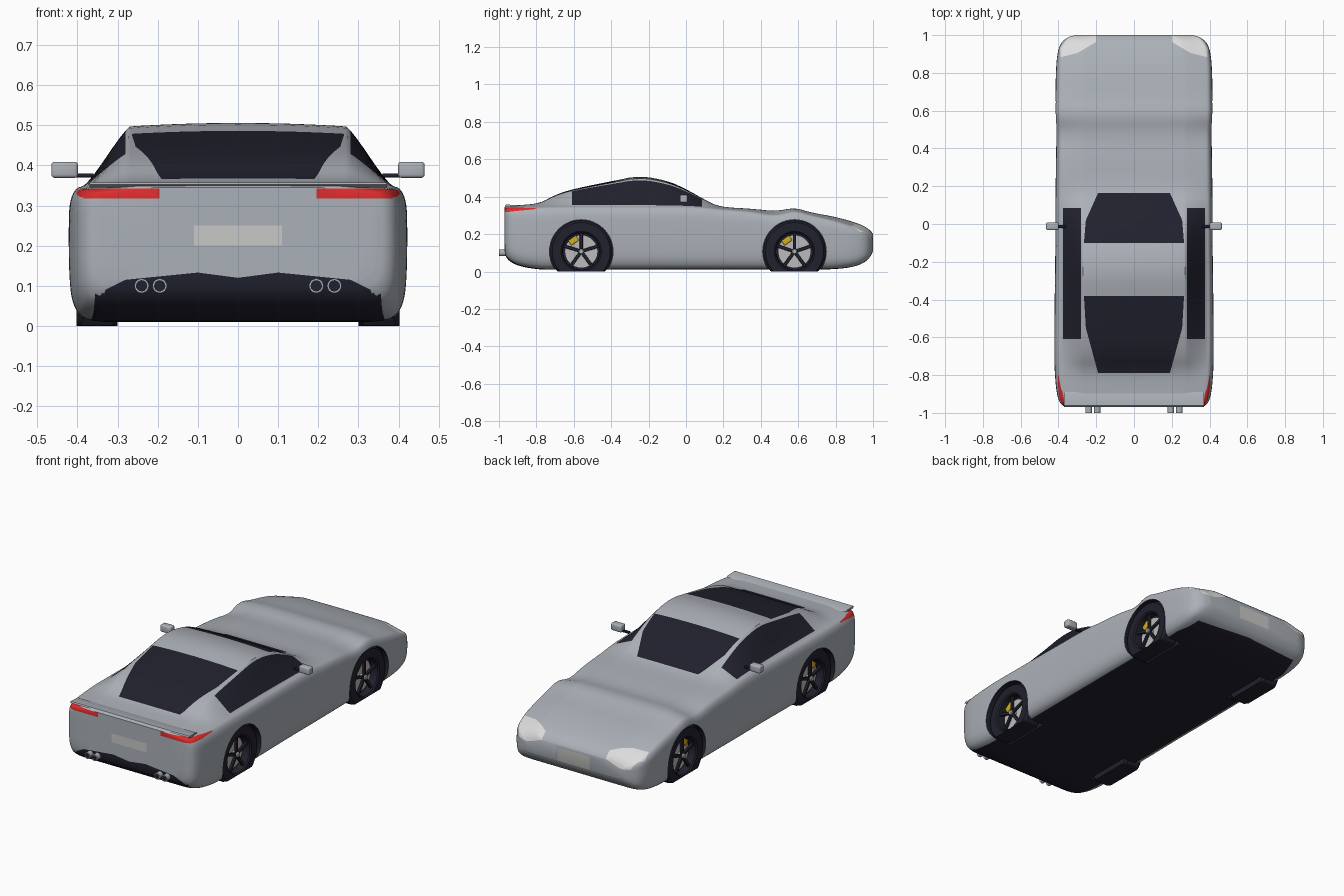
import bpy, bmesh, math
from mathutils import Vector, Matrix

cube = bpy.data.objects.get("Cube")
if cube:
    bpy.data.objects.remove(cube, do_unlink=True)


def material(name, r, g, b):
    m = bpy.data.materials.new(name)
    m.use_nodes = True
    m.diffuse_color = (r, g, b, 1)
    m.node_tree.nodes["Principled BSDF"].inputs["Base Color"].default_value = (r, g, b, 1)
    return m


silver = material("silver_paint", .41, .44, .48)
dark = material("dark_glass_and_rubber", .015, .015, .027)
red = material("tail_light_red", .72, .025, .025)
white = material("lamp_white", .72, .72, .72)
pale = material("plate_grey", .58, .58, .57)
yellow = material("caliper_yellow", .68, .43, .01)
metal = material("bare_metal", .5, .5, .5)
PALETTE = [silver, dark, red, white, pale]


def finish(bm, name, mats, angle=35):
    """Turn a bmesh into a named object."""
    bmesh.ops.recalc_face_normals(bm, faces=bm.faces)
    me = bpy.data.meshes.new(name)
    bm.to_mesh(me)
    bm.free()
    for m in mats:
        me.materials.append(m)
    ob = bpy.data.objects.new(name, me)
    bpy.context.collection.objects.link(ob)
    smooth(ob, angle)
    return ob


def smooth(ob, angle=35):
    bpy.ops.object.select_all(action='DESELECT')
    ob.select_set(True)
    bpy.context.view_layer.objects.active = ob
    bpy.ops.object.shade_smooth_by_angle(angle=math.radians(angle))


def box(name, center, size, mat, bevel=0, rot=None):
    bm = bmesh.new()
    bmesh.ops.create_cube(bm, size=1, matrix=Matrix.Diagonal((*size, 1)))
    if bevel:
        bmesh.ops.bevel(bm, geom=bm.edges[:], offset=bevel, segments=3, affect='EDGES', profile=.5)
    bm.transform(Matrix.Translation(center) @ (rot or Matrix()))
    return finish(bm, name, [mat])


def lathe(name, profile, mat, hub, n=48, floor=None):
    """Spin (radius, x) points around an x axis through hub."""
    bm = bmesh.new()
    vs = [bm.verts.new((x, 0, r)) for r, x in profile]
    es = [bm.edges.new(p) for p in zip(vs, vs[1:])]
    bmesh.ops.spin(bm, geom=vs + es, cent=(0, 0, 0), axis=(1, 0, 0),
                   angle=math.tau, steps=n, use_merge=True)
    bmesh.ops.remove_doubles(bm, verts=bm.verts, dist=.0001)
    bm.transform(Matrix.Translation(hub))
    if floor is not None:
        for v in bm.verts:
            v.co.z = max(v.co.z, floor)
    return finish(bm, name, [mat])


def soften(points, rounds=2):
    """Corner-cutting that keeps the end points."""
    pts = [Vector(p) for p in points]
    for _ in range(rounds):
        out = [pts[0]]
        for a, b in zip(pts, pts[1:]):
            out += [a.lerp(b, .25), a.lerp(b, .75)]
        pts = out + [pts[-1]]
    return pts


# Body stations: y, half width, floor, shoulder height, top height
STATIONS = [
    (-.97, .345, .11, .332, .345), (-.965, .375, .08, .338, .35), (-.94, .398, .05, .342, .352),
    (-.88, .412, .025, .345, .355), (-.78, .42, .01, .347, .365), (-.7, .422, .01, .35, .41),
    (-.6, .422, .01, .35, .442), (-.4, .42, .01, .35, .482), (-.25, .418, .01, .35, .513),
    (-.1, .416, .01, .35, .486), (0, .416, .01, .35, .441), (.1, .416, .01, .346, .384),
    (.18, .415, .01, .336, .345), (.35, .413, .01, .325, .336), (.48, .41, .01, .3, .322),
    (.58, .418, .01, .33, .342), (.67, .416, .01, .303, .315), (.8, .414, .012, .275, .292),
    (.9, .407, .025, .242, .264), (.96, .388, .05, .215, .24), (.99, .35, .085, .19, .215),
    (1, .31, .11, .17, .2)]


def section(y, w, lo, b, top):
    h, t = b - lo, top - b
    half = [(0, lo), (.6 * w, lo), (.9 * w, lo), (.98 * w, lo + .12 * h), (w, lo + .35 * h),
            (w, lo + .7 * h), (.995 * w, lo + .88 * h), (.96 * w, b - .02 * h), (.9 * w, b),
            (.665 * w, b + .93 * t), (.62 * w, b + .95 * t), (.3 * w, b + .99 * t), (0, top)]
    pts = [Vector((x, y, z)) for x, z in half]
    pts = soften(pts)
    return pts + [Vector((-p.x, p.y, p.z)) for p in pts[-2:0:-1]]


def paint(bm, poly, axes, keep, index):
    """Cut a convex outline, projected along one axis, and colour the faces inside."""
    i, j = axes
    for s in ((1, -1) if i == 0 else (1,)):
        pts = [Vector((p[0] * s, p[1])) for p in poly]
        mid = sum(pts, Vector((0, 0))) / len(pts)
        lo = [min(p[k] for p in pts) for k in (0, 1)]
        hi = [max(p[k] for p in pts) for k in (0, 1)]
        planes = []
        for a, b in zip(pts, pts[1:] + pts[:1]):
            n = Vector((a.y - b.y, b.x - a.x)).normalized()
            n = n if n.dot(mid - a) > 0 else -n
            planes.append((a, n))

        def near(f):
            return keep(f) and all(
                max(v.co[ax] for v in f.verts) > lo[k] and min(v.co[ax] for v in f.verts) < hi[k]
                for k, ax in enumerate(axes))

        for a, n in planes:
            faces = [f for f in bm.faces if near(f)]
            geom = set(faces)
            for f in faces:
                geom.update(f.edges, f.verts)
            co, no = Vector(), Vector()
            co[i], co[j], no[i], no[j] = a.x, a.y, n.x, n.y
            bmesh.ops.bisect_plane(bm, geom=list(geom), dist=.00001, plane_co=co, plane_no=no)
            bm.normal_update()
        for f in bm.faces:
            c = f.calc_center_median()
            if keep(f) and all(n.dot(Vector((c[i], c[j])) - a) > 0 for a, n in planes):
                f.material_index = index


# Body shell lofted along y
bm = bmesh.new()
rings = [[bm.verts.new(p) for p in section(*s)] for s in soften(STATIONS)]
for a, b in zip(rings, rings[1:]):
    for k in range(len(a)):
        m = (k + 1) % len(a)
        bm.faces.new((a[k], a[m], b[m], b[k]))
bm.faces.new(rings[0])
bm.faces.new(rings[-1])
bmesh.ops.recalc_face_normals(bm, faces=bm.faces)
bm.normal_update()

TOP, SIDE, END = (0, 1), (1, 2), (0, 2)
up = lambda f: f.normal.z > .1 and f.calc_center_median().z > .335
rear = lambda f: f.normal.y < -.1 and f.calc_center_median().y < -.85
nose = lambda f: f.normal.y > .1 and f.calc_center_median().y > .9
# Windscreen, rear window and side windows
paint(bm, [(0, -.1), (.265, -.1), (.255, .02), (.19, .165), (0, .165)], TOP, up, 1)
paint(bm, [(0, -.38), (.265, -.38), (.255, -.55), (.19, -.79), (0, -.79)], TOP, up, 1)
paint(bm, [(.28, -.61), (.28, .085), (.377, .085), (.377, -.61)], TOP, up, 1)
# Underside and rear diffuser
paint(bm, [(0, -.98), (.355, -.98), (.365, -.8), (.365, .8), (.33, .93), (0, .95)], TOP,
      lambda f: f.normal.z < -.5, 1)
paint(bm, [(0, 0), (.36, 0), (.33, .09), (.28, .115), (.1, .133), (0, .12)], END, rear, 1)
# Tail lights, wrapping onto the flanks
paint(bm, [(.195, .318), (.195, .343), (.385, .343), (.385, .318)], END, rear, 2)
paint(bm, [(-.96, .318), (-.96, .345), (-.8, .338), (-.8, .334)], SIDE,
      lambda f: abs(f.normal.x) > .2 and abs(f.calc_center_median().x) > .35, 2)
# Headlights and number plates
paint(bm, [(.2, 1), (.2, .93), (.3, .905), (.385, .855), (.392, .93), (.34, 1)], TOP,
      lambda f: f.normal.z > .12 and f.calc_center_median().z > .17, 3)
paint(bm, [(0, .2), (.11, .2), (.11, .25), (0, .25)], END, rear, 4)
paint(bm, [(0, .11), (.1, .11), (.1, .185), (0, .185)], END, nose, 4)
body = finish(bm, "body", PALETTE)

# Wheels with arches cut into the body
HUB_Z = .107
for end, y in (("rear", -.56), ("front", .58)):
    for side, s in (("left", 1), ("right", -1)):
        tag = f"{end}_{side}"
        hub = Vector((0, y, HUB_Z))
        arch = lathe("arch_cutter", [(0, .28 * s), (.17, .28 * s), (.17, .6 * s), (0, .6 * s)],
                     dark, hub)
        arch.data.materials.clear()
        for m in PALETTE:
            arch.data.materials.append(m)
        for p in arch.data.polygons:
            p.material_index = 1
        arch.hide_render = True
        mod = body.modifiers.new("arch", 'BOOLEAN')
        mod.operation, mod.solver, mod.object = 'DIFFERENCE', 'EXACT', arch
        bpy.context.view_layer.objects.active = body
        bpy.ops.object.modifier_apply(modifier=mod.name)
        bpy.data.objects.remove(arch, do_unlink=True)

        lathe(f"tyre_{tag}", [(r, x * s) for r, x in (
            (0, .3), (.155, .3), (.166, .312), (.166, .388), (.155, .402), (.108, .402),
            (.1, .395), (.098, .355), (0, .355))], dark, hub, 64, floor=0)
        lathe(f"brake_disc_{tag}", [(r, x * s) for r, x in (
            (0, .35), (.086, .35), (.086, .362), (0, .362))], metal, hub)
        lathe(f"hub_cap_{tag}", [(r, x * s) for r, x in (
            (0, .36), (.014, .36), (.014, .394), (.01, .398), (0, .398))], metal, hub, 20)
        for k in range(5):
            turn = Matrix.Rotation(math.tau * k / 5, 4, 'X')
            box(f"spoke_{tag}_{k + 1}", hub + Vector((.381 * s, 0, 0)) + turn @ Vector((0, 0, .053)),
                (.014, .017, .092), dark, .003, turn)
        turn = Matrix.Rotation(math.radians(35), 4, 'X')
        box(f"brake_caliper_{tag}", hub + Vector((.365 * s, 0, 0)) + turn @ Vector((0, 0, .072)),
            (.016, .05, .032), yellow, .004, turn)
smooth(body)

# Tail spoiler
bm = bmesh.new()
lip = [(-.89, .35), (-.955, .345), (-.968, .352), (-.962, .358), (-.9, .355)]
lip_face = bm.faces.new([bm.verts.new((-.37, y, z)) for y, z in lip])
ext = bmesh.ops.extrude_face_region(bm, geom=[lip_face])
for v in ext["geom"]:
    if isinstance(v, bmesh.types.BMVert):
        v.co.x = .37
finish(bm, "tail_spoiler", [silver])

# Mirrors and exhaust pipes
for side, s in (("left", 1), ("right", -1)):
    box(f"mirror_{side}", (.432 * s, -.012, .389), (.066, .04, .04), silver, .008)
    box(f"mirror_arm_{side}", (.385 * s, -.012, .375), (.05, .016, .01), dark, .002)
    for k, x in enumerate((.195, .24)):
        pipe = lathe(f"exhaust_{side}_{k + 1}", [(.012, 0), (.014, -.1), (.018, -.1), (.018, 0)],
                     silver, (0, 0, 0), 24)
        core = lathe(f"exhaust_core_{side}_{k + 1}", [(0, -.097), (.0145, -.097), (.0145, 0)],
                     dark, (0, 0, 0), 24)
        for ob in (pipe, core):
            ob.rotation_euler.z = math.pi / 2
            ob.location = (x * s, -.9, .1)
